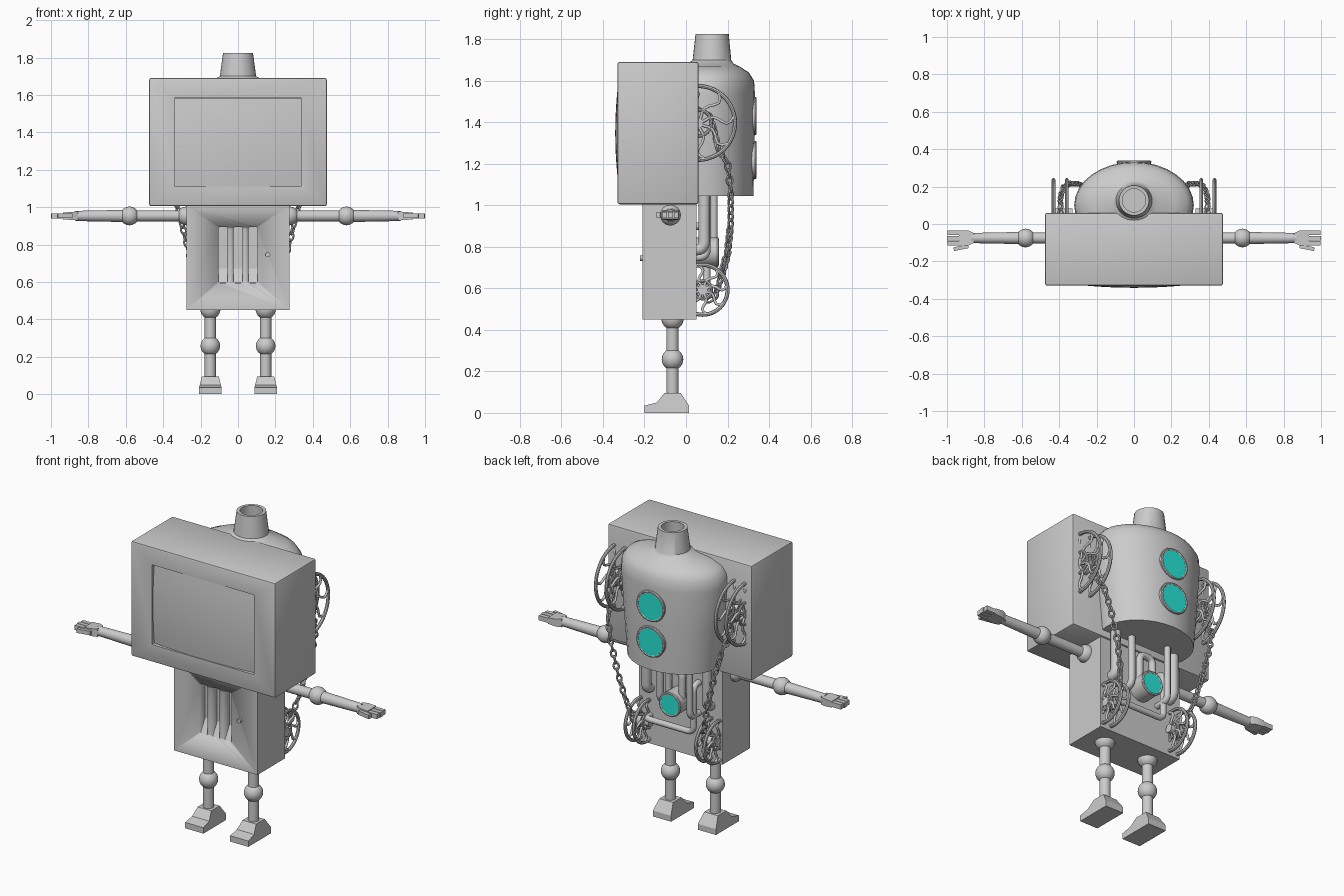
import bpy, bmesh
from math import pi, sin, cos, radians
from mathutils import Vector, Matrix

if "Cube" in bpy.data.objects:
    bpy.data.objects.remove(bpy.data.objects["Cube"])

teal = bpy.data.materials.new("teal_glass")
teal.diffuse_color = (0.02, 0.8, 0.68, 1)
teal.use_nodes = True
teal.node_tree.nodes["Principled BSDF"].inputs["Base Color"].default_value = teal.diffuse_color


def finish(name, bm, mat=None, angle=35):
    bmesh.ops.recalc_face_normals(bm, faces=bm.faces)
    me = bpy.data.meshes.new(name)
    bm.to_mesh(me)
    bm.free()
    me.shade_smooth()
    me.set_sharp_from_angle(angle=radians(angle))
    if mat:
        me.materials.append(mat)
    ob = bpy.data.objects.new(name, me)
    bpy.context.collection.objects.link(ob)
    return ob


def box(bm, lo, hi, rot=Matrix(), bevel=0.0):
    lo, hi = Vector(lo), Vector(hi)
    m = Matrix.Translation((lo + hi) / 2) @ rot @ Matrix.Diagonal((*[abs(c) for c in hi - lo], 1))
    vs = bmesh.ops.create_cube(bm, size=1, matrix=m)["verts"]
    if bevel:
        es = list({e for v in vs for e in v.link_edges})
        bmesh.ops.bevel(bm, geom=es, offset=bevel, segments=2, affect='EDGES', profile=0.5)


def rod(bm, a, b, r1, r2=None, seg=24):
    a, b = Vector(a), Vector(b)
    d = b - a
    m = Matrix.Translation((a + b) / 2) @ d.to_track_quat('Z', 'Y').to_matrix().to_4x4()
    bmesh.ops.create_cone(bm, cap_ends=True, segments=seg, radius1=r1,
                          radius2=r1 if r2 is None else r2, depth=d.length, matrix=m)


def ball(bm, c, r):
    bmesh.ops.create_uvsphere(bm, u_segments=24, v_segments=16, radius=r, matrix=Matrix.Translation(c))


def skin(bm, rings, wrap=False):
    rows = [[bm.verts.new(p) for p in ring] for ring in rings]
    n = len(rows[0])
    for i in range(len(rows) if wrap else len(rows) - 1):
        a, b = rows[i], rows[(i + 1) % len(rows)]
        for j in range(n):
            bm.faces.new((a[j], a[(j + 1) % n], b[(j + 1) % n], b[j]))
    return rows


def torus(bm, m, rx, ry, r, seg=32, sides=8):
    rings = []
    for i in range(seg):
        t = 2 * pi * i / seg
        rings.append([m @ Vector(((rx + r * cos(p)) * cos(t), (ry + r * cos(p)) * sin(t), r * sin(p)))
                      for p in (2 * pi * k / sides for k in range(sides))])
    skin(bm, rings, True)


def tubes(name, paths, r, smooth=False):
    cu = bpy.data.curves.new(name, 'CURVE')
    cu.dimensions, cu.bevel_depth, cu.bevel_resolution, cu.use_fill_caps = '3D', r, 3, True
    for path in paths:
        sp = cu.splines.new('POLY')
        sp.points.add(len(path) - 1)
        for p, co in zip(sp.points, path):
            p.co = (*co, 1)
        sp.use_smooth = True
    ob = bpy.data.objects.new(name, cu)
    bpy.context.collection.objects.link(ob)
    return ob


def rounded(pts, r=0.04, n=5):
    # replaces each corner of a path by a short arc
    pts = [Vector(p) for p in pts]
    out = [pts[0]]
    for a, b, c in zip(pts, pts[1:], pts[2:]):
        p, q = b + (a - b).normalized() * r, b + (c - b).normalized() * r
        for i in range(n + 1):
            t = i / n
            out.append(p * (1 - t) ** 2 + b * 2 * t * (1 - t) + q * t * t)
    return out + [pts[-1]]


# Monitor head with a recessed opening
bm = bmesh.new()
box(bm, (-0.475, -0.33, 1.005), (0.475, 0.06, 1.69), bevel=0.01)
front = min(bm.faces, key=lambda f: (round(f.calc_center_median().y, 3), -f.calc_area()))
bmesh.ops.inset_region(bm, faces=[front], thickness=0.1)
for v in front.verts:
    v.co.x = 0.337 if v.co.x > 0 else -0.337
    v.co.z = 1.585 if v.co.z > 1.35 else 1.11
new = bmesh.ops.extrude_face_region(bm, geom=[front])["geom"]
for v in new:
    if isinstance(v, bmesh.types.BMVert):
        v.co.y += 0.04
bmesh.ops.delete(bm, geom=[front], context='FACES')
finish("monitor_head", bm)

# Bulging screen
bm = bmesh.new()
bmesh.ops.create_grid(bm, x_segments=16, y_segments=12, size=1)
for v in bm.verts:
    x, z = v.co.x, v.co.y
    v.co = (x * 0.336, -0.341 + 0.02 * x * x + 0.014 * z * z, 1.3475 + z * 0.237)
finish("screen", bm)

# Body with three vent slots
bm = bmesh.new()
box(bm, (-0.275, -0.21, 0.45), (0.275, 0.05, 1.01))
body = finish("body", bm)
bm = bmesh.new()
for x in (-0.08, 0, 0.08):
    ring = [(x + sx * 0.013 + 0.012 * cos(t), 0.745 + sz * 0.138 + 0.012 * sin(t))
            for sx, sz, a in ((1, 1, 0), (-1, 1, 1), (-1, -1, 2), (1, -1, 3))
            for t in (a * pi / 2 + k * pi / 6 for k in range(4))]
    rows = skin(bm, [[(p, y, q) for p, q in ring] for y in (-0.25, -0.16)])
    for row in rows:
        bm.faces.new(row)
cutter = finish("slot_cutter", bm)
cutter.hide_render = True
mod = body.modifiers.new("slots", 'BOOLEAN')
mod.operation, mod.object, mod.solver = 'DIFFERENCE', cutter, 'EXACT'
bpy.context.view_layer.objects.active = body
bpy.ops.object.modifier_apply(modifier="slots")
bpy.data.objects.remove(cutter)

# Sloped sills inside the slots, and a small knob
bm = bmesh.new()
for x in (-0.08, 0, 0.08):
    rows = skin(bm, [[(x + d, -0.205, 0.597), (x + d, -0.158, 0.675), (x + d, -0.158, 0.597)]
                     for d in (-0.024, 0.024)])
    for row in rows:
        bm.faces.new(row)
finish("slot_sills", bm)
bm = bmesh.new()
rod(bm, (0.16, -0.2, 0.745), (0.16, -0.222, 0.745), 0.013, seg=12)
finish("knob", bm)

# Arms, hands, legs and feet
for s, side in ((1, "left"), (-1, "right")):
    bm = bmesh.new()
    Y, Z = -0.075, 0.953
    ball(bm, (s * 0.275, Y, Z), 0.05)
    rod(bm, (s * 0.28, Y, Z), (s * 0.58, Y, Z), 0.029)
    ball(bm, (s * 0.58, Y, Z), 0.05)
    rod(bm, (s * 0.58, Y, Z), (s * 0.87, Y, Z), 0.033, 0.027)
    finish(side + "_arm", bm)

    bm = bmesh.new()
    rows = skin(bm, [[(s * x, Y + a * w, Z + b * h) for a, b in ((-1, -1), (1, -1), (1, 1), (-1, 1))]
                     for x, w, h in ((0.855, 0.026, 0.024), (0.885, 0.04, 0.022), (0.935, 0.041, 0.018))])
    bm.faces.new(rows[0])
    bm.faces.new(rows[-1])
    for k in (-1, 0, 1):
        box(bm, (s * 0.93, Y + k * 0.028 - 0.012, Z - 0.014), (s * (1 - 0.004 * abs(k)), Y + k * 0.028 + 0.012, Z + 0.014))
    box(bm, (s * 0.885, -0.137, Z - 0.012), (s * 0.965, -0.117, Z + 0.012), Matrix.Rotation(-s * 0.2, 4, 'Z'))
    finish(side + "_hand", bm)

    bm = bmesh.new()
    X, Y = s * 0.148, -0.065
    ball(bm, (X, Y, 0.455), 0.054)
    rod(bm, (X, Y, 0.08), (X, Y, 0.45), 0.03)
    ball(bm, (X, Y, 0.258), 0.052)
    finish(side + "_leg", bm)

    bm = bmesh.new()
    prof = [(-0.2, 0), (0.015, 0), (0.015, 0.035), (-0.025, 0.095), (-0.105, 0.095), (-0.14, 0.05), (-0.2, 0.035)]
    rows = skin(bm, [[(X + d * (0.06 - max(0, z - 0.035) * 0.25), y, z) for y, z in prof] for d in (-1, 1)])
    for row in rows:
        bm.faces.new(row)
    finish(side + "_foot", bm, angle=20)

# Boiler tank and hollow chimney, one loft of ellipses
prof = [(0.275, 0.225, 0.1, 1.045), (0.30, 0.23, 0.1, 1.3), (0.32, 0.232, 0.1, 1.54), (0.315, 0.228, 0.1, 1.6),
        (0.285, 0.2, 0.103, 1.64), (0.22, 0.15, 0.11, 1.668), (0.13, 0.11, 0.12, 1.682),
        (0.097, 0.093, 0.125, 1.7), (0.08, 0.08, 0.126, 1.825), (0.062, 0.062, 0.126, 1.825),
        (0.065, 0.065, 0.126, 1.7)]
bm = bmesh.new()
rows = skin(bm, [[(a * cos(t), c + b * sin(t), z) for t in (2 * pi * k / 32 for k in range(32))]
                 for a, b, c, z in prof])
bm.faces.new(rows[0])
bm.faces.new(rows[-1])
finish("boiler_tank", bm, angle=40)

# Round windows on the tank and a gauge on the back
flat_y = Matrix.Rotation(pi / 2, 4, 'X')
for name, z, y0, y1, r in (("upper_window", 1.43, 0.29, 0.332, 0.09), ("lower_window", 1.218, 0.29, 0.332, 0.09),
                           ("gauge", 0.775, 0.04, 0.15, 0.07)):
    bm = bmesh.new()
    rod(bm, (0, y0, z), (0, y1, z), r, seg=32)
    torus(bm, Matrix.Translation((0, y1, z)) @ flat_y, r - 0.005, r - 0.005, 0.008)
    finish(name + "_rim", bm)
    bm = bmesh.new()
    rod(bm, (0, y1 - 0.01, z), (0, y1 + 0.005, z), r - 0.008, seg=32)
    finish(name + "_glass", bm, teal)

# Pipes between tank and body
tubes("side_pipes", [rounded([(s * 0.2, 0.088, 1.06), (s * 0.2, 0.088, 0.785), (s * 0.2, 0.03, 0.785)])
                     for s in (1, -1)], 0.028)
tubes("gauge_pipes", [rounded([(0.045, 0.1, 0.8), (0.045, 0.1, 0.96), (-0.045, 0.1, 0.96), (-0.045, 0.1, 0.8)]),
                      rounded([(0.1, 0.1, 1.06), (0.1, 0.1, 0.75), (0.1, 0.03, 0.75)])], 0.02)
tubes("drain_pipe", [rounded([(0.2, 0.03, 0.62), (0.2, 0.1, 0.62), (-0.12, 0.1, 0.62), (-0.12, 0.1, 0.9),
                              (-0.12, 0.03, 0.9)]),
                     rounded([(-0.12, 0.135, 1.06), (-0.12, 0.135, 0.72), (-0.12, 0.03, 0.72)])], 0.018)

# Double wheels with wavy spokes, and the chains joining them
flat_x = Matrix.Rotation(pi / 2, 4, 'Y')
link_path = [Vector(p) for p in ((0.393, 0.06, 1.46), (0.393, 0.115, 1.43), (0.393, 0.135, 1.37), (0.39, 0.155, 1.27),
             (0.375, 0.2, 1.2), (0.345, 0.215, 1.08), (0.30, 0.215, 0.91), (0.265, 0.2, 0.77),
             (0.235, 0.165, 0.64), (0.232, 0.14, 0.56), (0.232, 0.09, 0.53))]
for s, side in ((1, "left"), (-1, "right")):
    for level, y, z, R, xs in (("upper", 0.058, 1.397, 0.178, (0.36, 0.43)), ("lower", 0.08, 0.593, 0.12, (0.205, 0.26))):
        bm = bmesh.new()
        rod(bm, (s * (xs[0] - 0.03), y, z), (s * (xs[1] + 0.008), y, z), 0.025)
        mid = sum(xs) / 2
        rod(bm, (s * (mid - 0.012), y, z), (s * (mid + 0.012), y, z), R * 0.33)
        spokes = []
        for x in xs:
            m = Matrix.Translation((s * x, y, z)) @ flat_x
            torus(bm, m, R, R, 0.01, 48)
            torus(bm, m, R * 0.36, R * 0.36, 0.008)
            for k in range(8):
                path = []
                for i in range(9):
                    r, t = R * (0.1 + 0.9 * i / 8), k * pi / 4 + 0.2 + 0.22 * sin(2 * pi * i / 8)
                    path.append((s * x, y + r * cos(t), z + r * sin(t)))
                spokes.append(path)
        finish(f"{side}_{level}_wheel", bm)
        tubes(f"{side}_{level}_spokes", spokes, 0.007)

    bm = bmesh.new()
    step, left, count = 0.036, 0.0, 0
    for a, b in zip(link_path, link_path[1:]):
        d, pos = b - a, left
        while pos < d.length:
            p = a + d.normalized() * pos
            tangent = Vector((s * d.x, d.y, d.z))
            m = (Matrix.Translation((s * p.x, p.y, p.z)) @ tangent.to_track_quat('X', 'Z').to_matrix().to_4x4()
                 @ Matrix.Rotation(pi / 4 + count % 2 * pi / 2, 4, 'X'))
            torus(bm, m, 0.022, 0.014, 0.006, 16, 6)
            pos += step
            count += 1
        left = pos - d.length
    finish(side + "_chain", bm)
